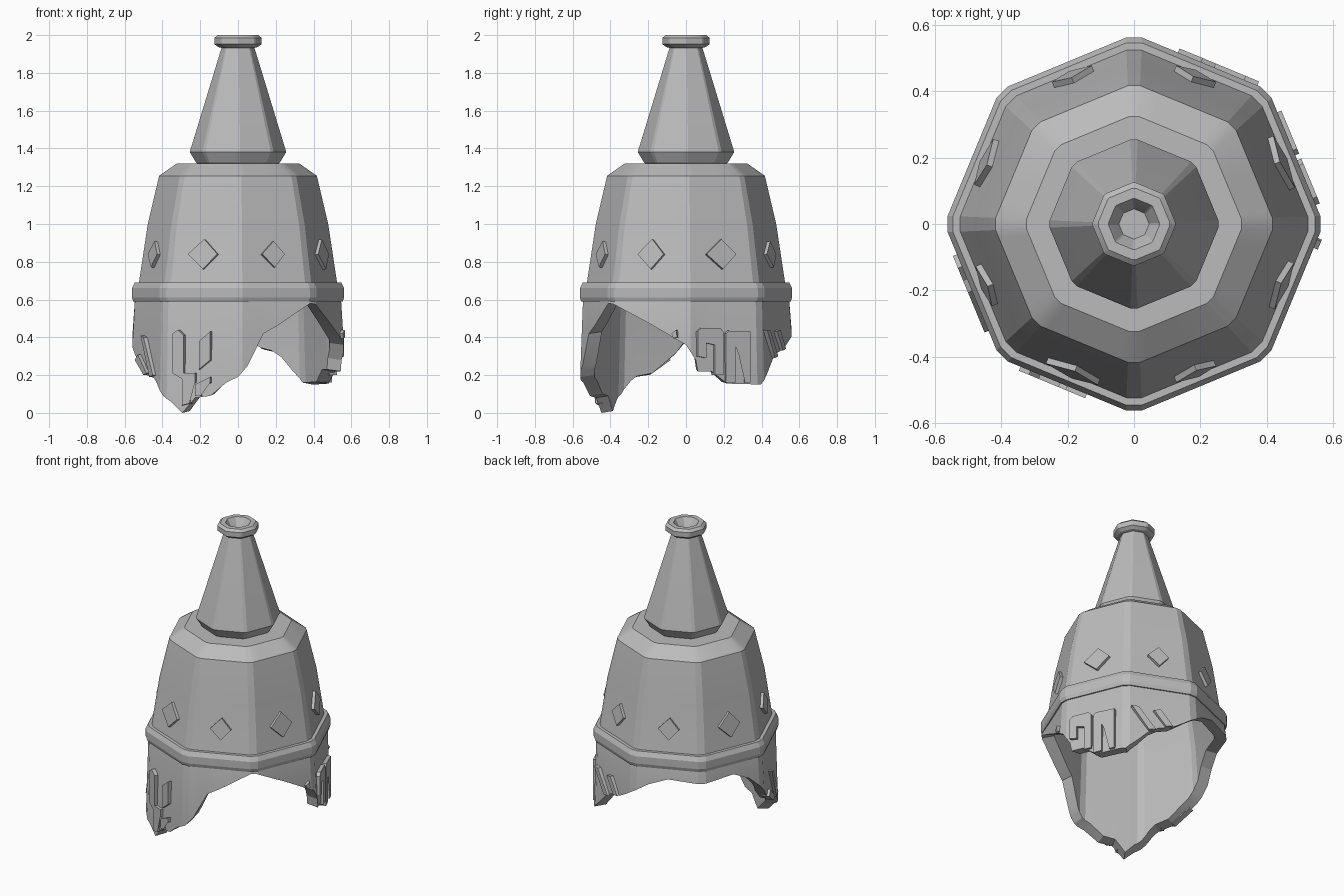
import bpy, bmesh, math
from mathutils import Vector

if "Cube" in bpy.data.objects:
    bpy.data.objects.remove(bpy.data.objects["Cube"])

grey = bpy.data.materials.new("weathered_grey")
grey.diffuse_color = (0.5, 0.5, 0.5, 1)
grey.use_nodes = True
grey.node_tree.nodes["Principled BSDF"].inputs["Base Color"].default_value = grey.diffuse_color
BEVEL = 2.5                                   # half angle of the cut octagon corners
CORNERS = [k * 45 + s for k in range(8) for s in (-BEVEL, BEVEL)]


def finish(name, bm):
    bmesh.ops.recalc_face_normals(bm, faces=bm.faces)
    me = bpy.data.meshes.new(name)
    bm.to_mesh(me)
    bm.free()
    me.materials.append(grey)
    ob = bpy.data.objects.new(name, me)
    bpy.context.collection.objects.link(ob)
    bpy.ops.object.select_all(action='DESELECT')
    ob.select_set(True)
    bpy.context.view_layer.objects.active = ob
    bpy.ops.object.shade_smooth_by_angle(angle=math.radians(18))
    return ob


def octagon(deg, r):
    """Point on a corner-cut octagon of corner radius r."""
    a = (deg + BEVEL) % 45 - BEVEL
    if a <= BEVEL:
        rr = r * math.cos(math.radians(BEVEL)) / math.cos(math.radians(a))
    else:
        rr = r * math.cos(math.radians(22.5 - BEVEL)) / math.cos(math.radians(a - 22.5))
    t = math.radians(deg)
    return rr * math.cos(t), rr * math.sin(t)


def lathe(name, profile, angles=CORNERS, closed=False):
    """Sweep (radius, z) profile round the octagon; z may be a function of angle."""
    bm = bmesh.new()
    angles = sorted(set(a % 360 for a in angles))
    rings = [[bm.verts.new((*octagon(a, r), z(a) if callable(z) else z)) for a in angles]
             for r, z in profile]
    n = len(angles)
    pairs = list(zip(rings, rings[1:] + rings[:1]))
    for lo, hi in pairs if closed else pairs[:-1]:
        for i in range(n):
            j = (i + 1) % n
            bm.faces.new((lo[i], lo[j], hi[j], hi[i]))
    if not closed:
        bm.faces.new(rings[0])
        bm.faces.new(rings[-1])
    return finish(name, bm)


# Broken lower edge: (angle, height)
EDGE = [(0, .36), (5.4, .28), (6.5, .22), (14.7, .22), (20.7, .18), (24.4, .155), (45, .15),
        (52, .21), (60, .285), (67, .32), (75, .335), (80, .36), (90, .42), (100, .48),
        (113, .525), (135, .51), (158, .525), (170, .47), (180, .38), (186, .31), (203, .2),
        (214, .185), (218, .16), (225, .09), (230, .06), (236.6, 0), (244.5, .08), (254, .09),
        (263.5, .16), (270, .19), (275.4, .25), (284.7, .42), (293, .46), (313, .58),
        (317, .575), (325, .535), (337, .48), (349, .42), (360, .36)]


def edge_z(a):
    for (a0, z0), (a1, z1) in zip(EDGE, EDGE[1:]):
        if a0 <= a <= a1:
            return z0 + (z1 - z0) * (a - a0) / (a1 - a0)


# Hollow body: dome outside, broken skirt, then the inner wall
lathe("body_shell",
      [(.2, 1.32), (.325, 1.32), (.418, 1.255), (.478, 1.0), (.525, .69), (.545, .62), (.56, edge_z),
       (.485, lambda a: edge_z(a) + .01), (.468, .64), (.41, 1.0), (.35, 1.2), (.28, 1.25)],
      CORNERS + [a for a, z in EDGE[:-1]])

# Raised band round the body
lathe("rim_band", [(.5, .59), (.555, .59), (.563, .612), (.563, .66), (.547, .69), (.5, .69)], closed=True)

# Spire with its flared foot
lathe("spire", [(.2, 1.31), (.222, 1.325), (.255, 1.38), (.25, 1.4), (.085, 1.94)])

# Collar with the open hole on top
lathe("spire_collar", [(.08, 1.93), (.105, 1.937), (.125, 1.952), (.125, 1.985), (.108, 2.0),
                       (.077, 2.0), (.067, 1.985), (.045, 1.945)])


def plate(name, face, pts, dist, z0=0, tilt=0, depth=.02):
    """Raised plate on the octagon side facing 'face' degrees; pts are (across, up)."""
    f, t = math.radians(face), math.radians(tilt)
    out = Vector((math.cos(f), math.sin(f), 0))
    side = Vector((-math.sin(f), math.cos(f), 0))
    up = Vector((0, 0, math.cos(t))) - out * math.sin(t)
    nrm = out * math.cos(t) + Vector((0, 0, math.sin(t)))
    base = out * dist + Vector((0, 0, z0))
    bm = bmesh.new()
    back, front = [[bm.verts.new(base + side * u + up * v + nrm * d) for u, v in pts]
                   for d in (-.02, depth)]
    n = len(pts)
    for i in range(n):
        j = (i + 1) % n
        bm.faces.new((back[i], back[j], front[j], front[i]))
    caps = [bm.faces.new(back), bm.faces.new(front)]
    bmesh.ops.triangulate(bm, faces=caps)
    finish(name, bm)


# One diamond stud on each side of the dome
for k in range(8):
    w, h = (.085, .08) if k in (0, 5) else (.075, .08) if k in (3, 7) else (.065, .07)
    plate(f"diamond_stud_{k + 1}", 22.5 + 45 * k, [(-w, 0), (.005, -h), (w, 0), (.005, h)],
          .473, .838, 8.6, .018)

# Raised ornaments on the skirt: face angle, view-axis centre and scale, outlines
ORNAMENTS = [
    (247.5, -.2, .924, [
        [(-.34, .42), (-.31, .44), (-.28, .41), (-.28, .21), (-.22, .21), (-.22, .16), (-.25, .15),
         (-.25, .05), (-.29, .04), (-.29, .18), (-.34, .21)],
        [(-.2, .38), (-.14, .43), (-.14, .28), (-.2, .23)],
        [(-.22, .09), (-.22, .15), (-.14, .19), (-.14, .16), (-.19, .13), (-.19, .09)]]),
    (202.5, 0, 1, [
        [(-.04, .41), (0, .4), (.13, .2), (.08, .19)],
        [(-.12, .28), (-.08, .31), (.04, .21), (0, .2)]]),
    (22.5, .2, .924, [
        [(.055, .3), (.055, .43), (.075, .45), (.175, .45), (.19, .43), (.19, .2), (.145, .2),
         (.145, .36), (.1, .37), (.1, .29)],
        [(.205, .16), (.205, .42), (.22, .435), (.335, .43), (.335, .16), (.305, .16), (.305, .38),
         (.255, .38), (.255, .16)]]),
    (337.5, -.2, .924, [[(-.07, .42), (-.045, .44), (-.04, .4), (-.06, .395)]]),
    (67.5, .2, -.924, [
        [(.37, .44), (.33, .44), (.23, .3), (.27, .29)],
        [(.24, .43), (.2, .44), (.13, .34), (.17, .33)]]),
]
for face, centre, scale, shapes in ORNAMENTS:
    for i, pts in enumerate(shapes):
        plate(f"skirt_ornament_{int(face)}_{i + 1}", face,
              [((p - centre) / scale, z) for p, z in pts], .52, depth=.022)
